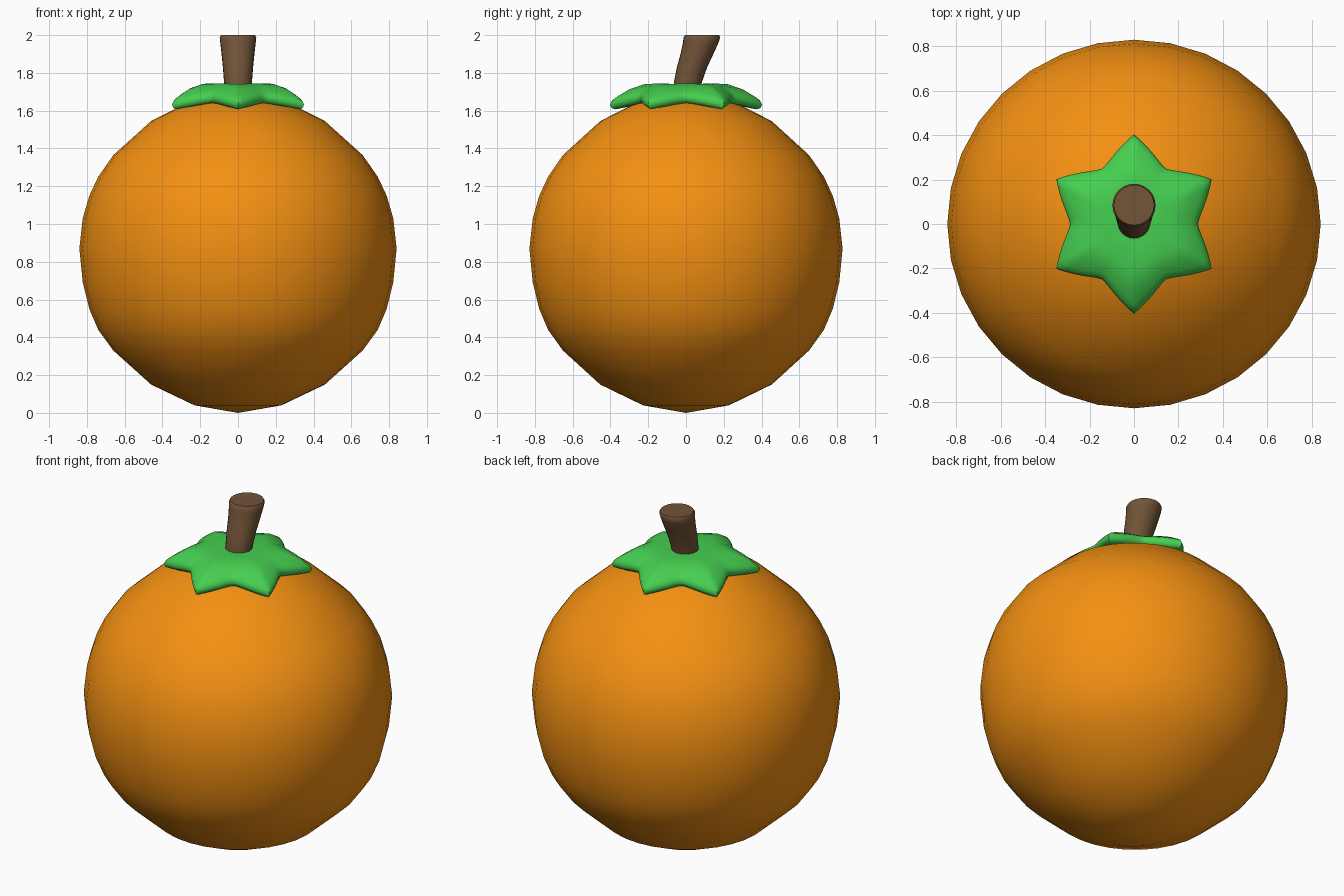
import bpy, bmesh, math

if "Cube" in bpy.data.objects:
    bpy.data.objects.remove(bpy.data.objects["Cube"])


def loft(name, rings, color, angle=50):
    """Skin a list of equal-length point rings; cap both ends with fans."""
    bm = bmesh.new()
    loops = [[bm.verts.new(p) for p in ring] for ring in rings]
    n = len(loops[0])
    for a, b in zip(loops, loops[1:]):
        for i in range(n):
            j = (i + 1) % n
            bm.faces.new((a[i], a[j], b[j], b[i]))
    for loop in (loops[0], loops[-1]):
        c = bm.verts.new(sum((v.co for v in loop), loop[0].co * 0) / n)
        c.co.z += CAP.get((name, loop is loops[-1]), 0)
        for i in range(n):
            bm.faces.new((loop[i], loop[(i + 1) % n], c))
    bmesh.ops.recalc_face_normals(bm, faces=bm.faces)
    me = bpy.data.meshes.new(name)
    bm.to_mesh(me)
    bm.free()
    ob = bpy.data.objects.new(name, me)
    bpy.context.collection.objects.link(ob)
    mat = bpy.data.materials.new(name + "_colour")
    mat.diffuse_color = (*color, 1)
    mat.use_nodes = True
    mat.node_tree.nodes["Principled BSDF"].inputs["Base Color"].default_value = mat.diffuse_color
    me.materials.append(mat)
    bpy.ops.object.select_all(action='DESELECT')
    ob.select_set(True)
    bpy.context.view_layer.objects.active = ob
    bpy.ops.object.shade_smooth_by_angle(angle=math.radians(angle))
    return ob


# height of the fan centre relative to its ring: (part, is_last_ring)
CAP = {("fruit", False): -0.04, ("fruit", True): 0.03}


def circle(r, z, n, y=0, sy=1):
    return [(r * math.cos(2 * math.pi * i / n), y + sy * r * math.sin(2 * math.pi * i / n), z)
            for i in range(n)]


# round fruit body
profile = [(.23, .04), (.46, .15), (.66, .33), (.74, .44), (.787, .55), (.822, .69),
           (.84, .87), (.822, 1.03), (.787, 1.15), (.74, 1.25), (.66, 1.365),
           (.46, 1.545), (.23, 1.66)]
loft("fruit", [circle(r, z, 32, sy=.987) for r, z in profile], (.9, .28, .006))

# six-pointed leaf cap, drooping towards its tips
N = 96


def star(f, z, droop):
    pts = []
    for i in range(N):
        a = math.pi / 2 + 2 * math.pi * i / N
        off = abs((i / N * 6 + .5) % 1 - .5) * 2      # 0 at a tip, 1 in a valley
        t = (1 - off) ** 1.5
        r = f * (.288 + .115 * t)
        pts.append((r * math.cos(a), r * math.sin(a), z - droop * t))
    return pts


leaf = [(.3, 1.742, 0), (.55, 1.744, .004), (.75, 1.73, .018), (.9, 1.705, .03),
        (.97, 1.69, .035), (1, 1.668, .035), (.98, 1.65, .036), (.93, 1.64, .033),
        (.7, 1.64, .015), (.3, 1.64, 0)]
loft("leaf_cap", [star(*v) for v in leaf], (.06, .62, .08))

# leaning stem, flared at the top
stem = [(.070, 1.70, .003), (.074, 1.75, .010), (.080, 1.83, .032), (.087, 1.90, .058),
        (.094, 1.96, .078), (.097, 1.988, .084), (.090, 2.0, .085)]
loft("stem", [circle(r, z, 24, y) for r, z, y in stem], (.17, .09, .04))
